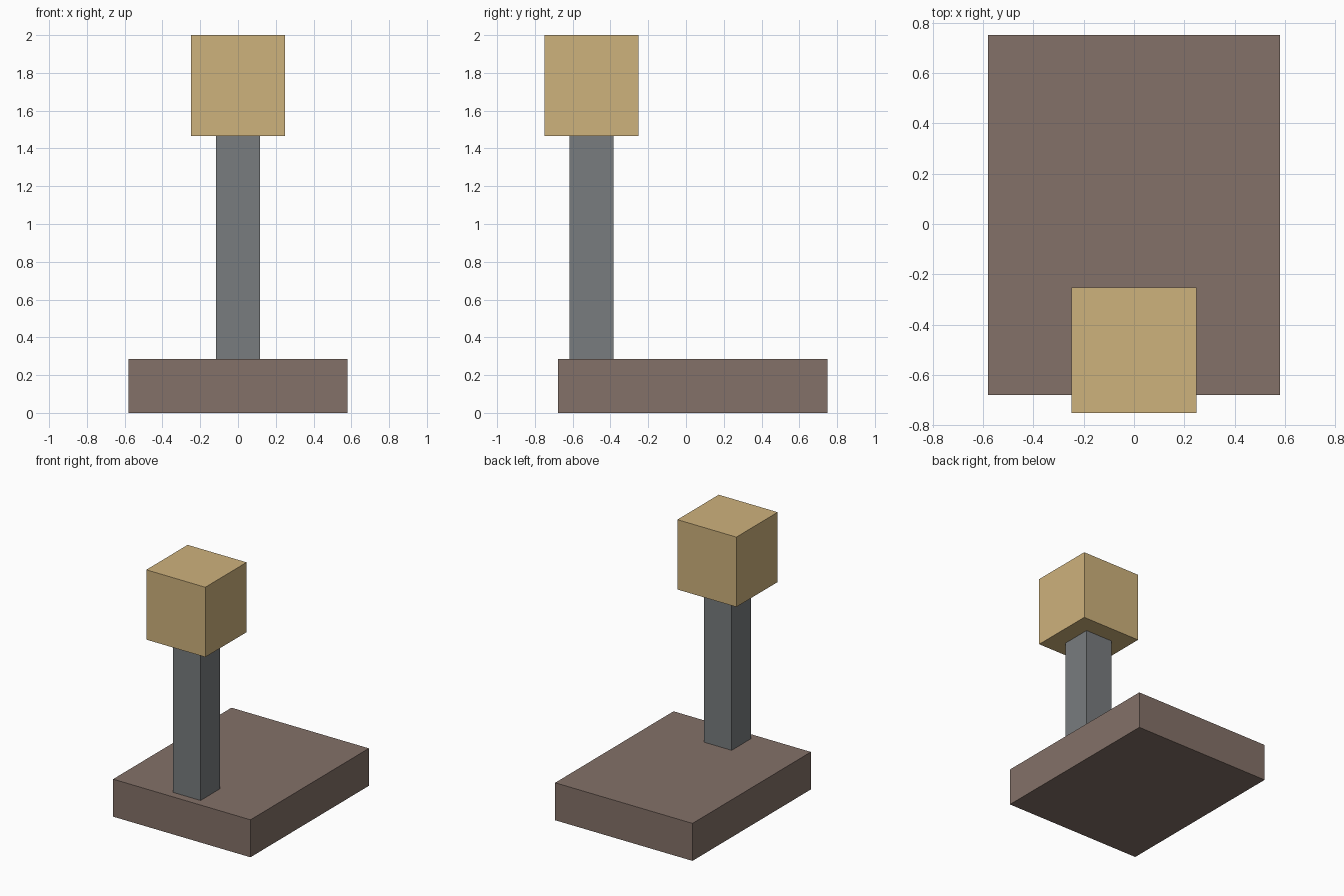
import bpy

if "Cube" in bpy.data.objects:
    bpy.data.objects.remove(bpy.data.objects["Cube"])


def box(name, lo, hi, color):
    """Axis-aligned box between two corners, with its own colour."""
    center = [(a + b) / 2 for a, b in zip(lo, hi)]
    bpy.ops.mesh.primitive_cube_add(size=1, location=center)
    obj = bpy.context.object
    obj.name = name
    obj.scale = [b - a for a, b in zip(lo, hi)]
    bpy.ops.object.transform_apply(location=False, rotation=False, scale=True)
    mat = bpy.data.materials.new(name + "_colour")
    mat.diffuse_color = (*color, 1)
    mat.use_nodes = True
    mat.node_tree.nodes["Principled BSDF"].inputs["Base Color"].default_value = mat.diffuse_color
    obj.data.materials.append(mat)
    return obj


BASE_TOP, POST_TOP = 0.286, 1.467

# Wide slab the post stands on
box("base", (-0.58, -0.678, 0), (0.58, 0.75, BASE_TOP), (0.23, 0.165, 0.138))
# Square post near the front edge
box("post", (-0.116, -0.617, BASE_TOP), (0.116, -0.385, POST_TOP), (0.188, 0.202, 0.209))
# Block on top, overhanging the base at the front
box("head", (-0.249, -0.75, POST_TOP), (0.249, -0.252, 2.0), (0.617, 0.445, 0.202))
